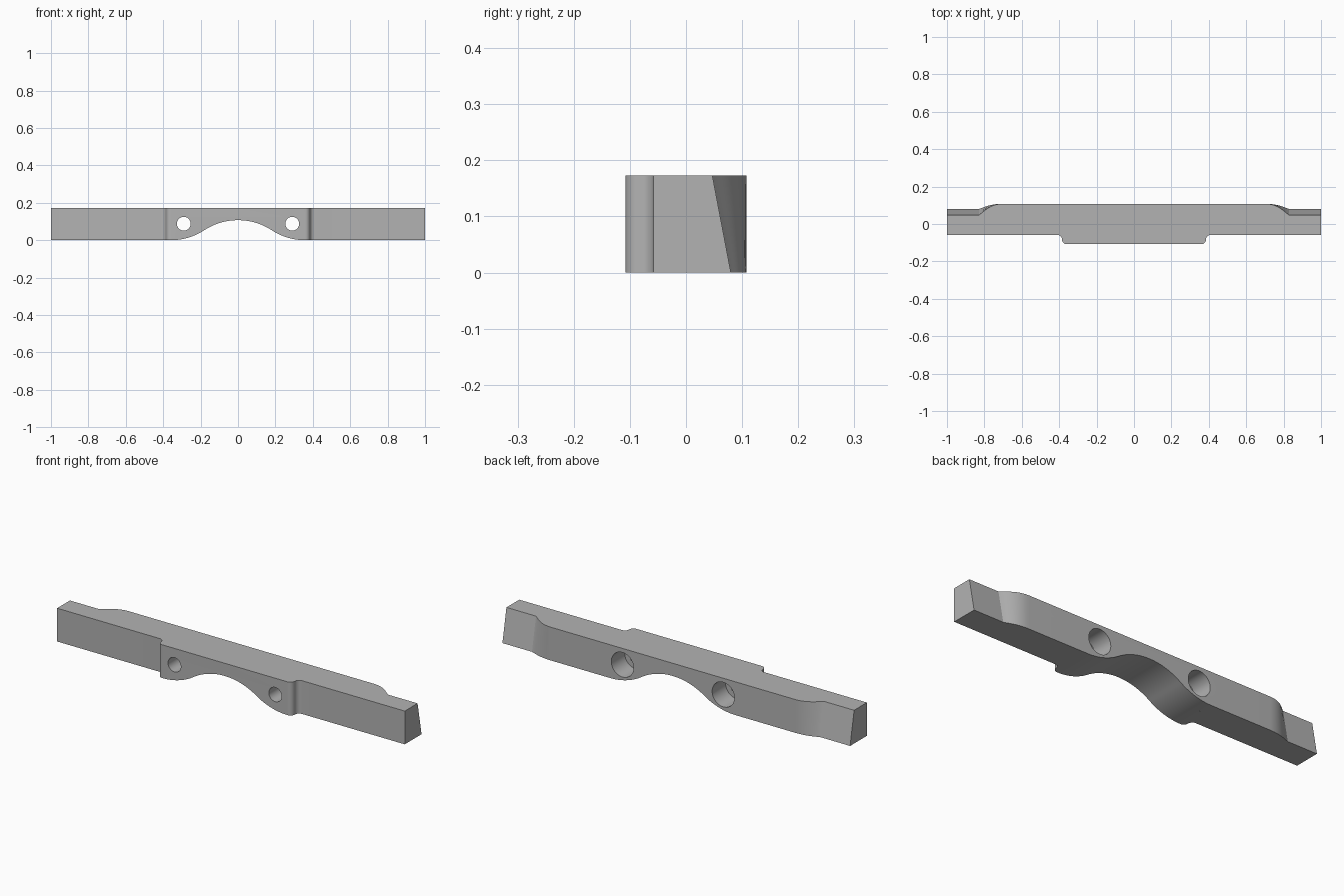
import bpy, bmesh, math
from mathutils import Matrix, Vector

HEIGHT, DEPTH = 0.173, 0.108
FRONT = -0.058          # front face of the arms
HOLE_X, HOLE_Z = 0.29, 0.088

cube = bpy.data.objects.get("Cube")
if cube:
    bpy.data.objects.remove(cube)

grey = bpy.data.materials.new("plain grey")
grey.use_nodes = True
grey.diffuse_color = (0.45, 0.45, 0.45, 1)
grey.node_tree.nodes["Principled BSDF"].inputs["Base Color"].default_value = grey.diffuse_color


def arc(cx, cy, r, start, end, n):
    angles = [math.radians(start + (end - start) * i / n) for i in range(n + 1)]
    return [(cx + r * math.cos(a), cy + r * math.sin(a)) for a in angles]


def bezier(a, b, c, d, n=14):
    pts = []
    for i in range(n + 1):
        t = i / n
        s = 1 - t
        pts.append(tuple(s**3 * p + 3 * s * s * t * q + 3 * s * t * t * u + t**3 * v
                         for p, q, u, v in zip(a, b, c, d)))
    return pts


def mirrored(half):
    return half + [(-x, y) for x, y in reversed(half)]


def loft(name, ring_a, ring_b):
    """Closed solid between two rings of equal length."""
    bm = bmesh.new()
    a = [bm.verts.new(p) for p in ring_a]
    b = [bm.verts.new(p) for p in ring_b]
    bm.faces.new(a)
    bm.faces.new(b)
    for i in range(len(a)):
        j = (i + 1) % len(a)
        bm.faces.new((a[i], a[j], b[j], b[i]))
    return finish(name, bm)


def finish(name, bm):
    bmesh.ops.recalc_face_normals(bm, faces=bm.faces)
    mesh = bpy.data.meshes.new(name)
    bm.to_mesh(mesh)
    bm.free()
    mesh.materials.append(grey)
    ob = bpy.data.objects.new(name, mesh)
    bpy.context.collection.objects.link(ob)
    return ob


def drill(name, x, radius, y0, y1):
    bm = bmesh.new()
    place = Matrix.Translation(Vector((x, (y0 + y1) / 2, HOLE_Z))) @ Matrix.Rotation(math.pi / 2, 4, 'X')
    bmesh.ops.create_cone(bm, cap_ends=True, segments=48, radius1=radius,
                          radius2=radius, depth=y1 - y0, matrix=place)
    return finish(name, bm)


def plan(back):
    """Plan outline whose arm ends have their back edge at the given y."""
    r = (DEPTH + FRONT) / 2
    step = arc(0.385 - r, -DEPTH + r, r, -90, 0, 8)
    step += arc(0.385 + r, FRONT - r, r, 180, 90, 8)[1:]
    rise = DEPTH - back
    shoulder = bezier((0.83, back), (0.80, back + rise * 0.35), (0.77, DEPTH), (0.70, DEPTH))
    return mirrored(step + [(1, FRONT), (1, back)] + shoulder)


# Bar with tapered arm ends and a raised front pad
bar = loft("handle_bar",
           [(x, y, 0) for x, y in plan(0.08)],
           [(x, y, HEIGHT) for x, y in plan(0.047)])

# Arched relief under the middle: crown arc blending into two reverse arcs
span, rise = 0.36, 0.107
R = (span**2 + rise**2) / (4 * rise)
sweep = math.degrees(math.asin(span / 2 / R))
crown = arc(0, rise - R, R, 90, 90 - sweep, 20)[1:]
flare = arc(span, R, R, 270 - sweep, 269, 20)[1:]
half = crown + flare + [(span, -0.1)]
arch = [(0, rise)] + mirrored(half)
cutters = [loft("arch_cutter", [(x, -0.3, z) for x, z in arch], [(x, 0.3, z) for x, z in arch])]

# Screw holes, counterbored from the back
for side, x in (("left", HOLE_X), ("right", -HOLE_X)):
    cutters.append(drill(side + "_hole_cutter", x, 0.037, -0.3, 0.3))
    cutters.append(drill(side + "_counterbore_cutter", x, 0.064, -0.002, 0.3))

bpy.context.view_layer.objects.active = bar
for cutter in cutters:
    cutter.hide_render = True
    mod = bar.modifiers.new(cutter.name, 'BOOLEAN')
    mod.operation = 'DIFFERENCE'
    mod.solver = 'EXACT'
    mod.object = cutter
    bpy.ops.object.modifier_apply(modifier=mod.name)
for cutter in cutters:
    bpy.data.objects.remove(cutter)

bpy.ops.object.select_all(action='DESELECT')
bar.select_set(True)
bpy.ops.object.shade_smooth_by_angle(angle=math.radians(25))
